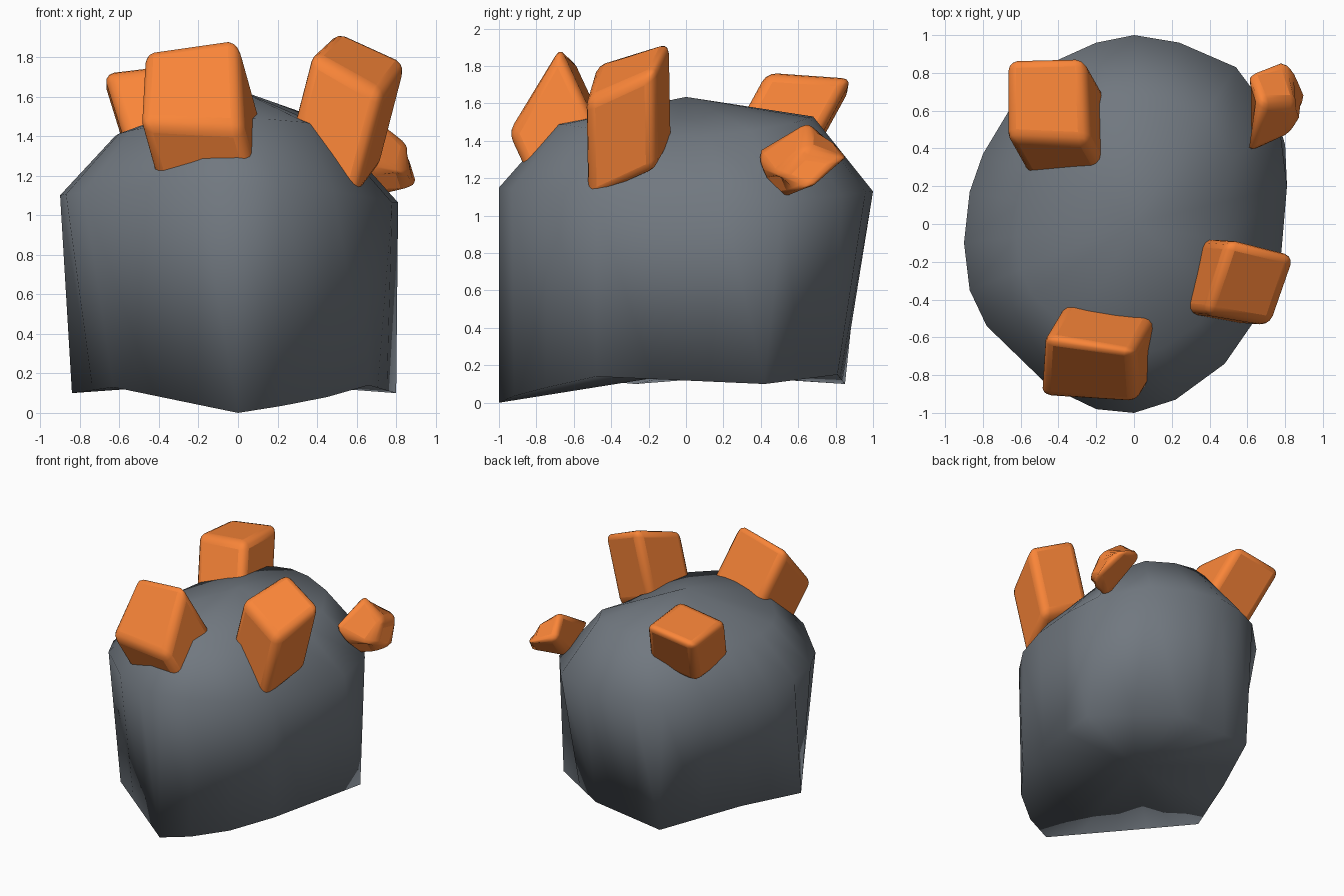
import bpy, bmesh
from math import atan2, cos, sin, radians
from mathutils import Vector

if "Cube" in bpy.data.objects:
    bpy.data.objects.remove(bpy.data.objects["Cube"])


def make_object(name, bm, material):
    bmesh.ops.recalc_face_normals(bm, faces=bm.faces)
    mesh = bpy.data.meshes.new(name)
    bm.to_mesh(mesh)
    bm.free()
    mesh.materials.append(material)
    obj = bpy.data.objects.new(name, mesh)
    bpy.context.collection.objects.link(obj)
    bpy.ops.object.select_all(action='DESELECT')
    obj.select_set(True)
    bpy.context.view_layer.objects.active = obj
    return obj


def make_material(name, color):
    material = bpy.data.materials.new(name)
    material.diffuse_color = (*color, 1)
    material.use_nodes = True
    material.node_tree.nodes["Principled BSDF"].inputs["Base Color"].default_value = material.diffuse_color
    return material


def blend(a, front, back, left, right):
    # Directional value around the vertical axis
    c, s = cos(a), sin(a)
    return (right if c > 0 else left) * c * c + (back if s > 0 else front) * s * s


slate = make_material("slate", (.165, .188, .215))
orange = make_material("orange", (.95, .235, .04))

# Rock body: irregular foot, wide rim, domed top
outline = [(0, 1), (.24, .96), (.54, .83), (.77, .52), (.81, .2), (.78, -.15),
           (.66, -.48), (.48, -.74), (.22, -.93), (0, -1), (-.2, -.98),
           (-.45, -.86), (-.78, -.54), (-.87, -.35), (-.9, -.1), (-.87, .17),
           (-.8, .37), (-.65, .62), (-.4, .87), (-.2, .96)]
foot_keys = [(1, (.24, .81, .15)), (3, (.8, .42, .1)), (6, (.66, -.48, .14)),
             (7, (.45, -.75, .08)), (8, (.22, -.92, .035)), (9, (0, -1, 0)),
             (12, (-.63, -.6, .13)), (14, (-.84, -.27, .1)),
             (16, (-.66, .24, .14)), (18, (-.36, .85, .1)), (21, (.24, .81, .15))]
n = len(outline)


def foot_point(i):
    i = i if i >= 1 else i + n
    for (a, p), (b, q) in zip(foot_keys, foot_keys[1:]):
        if a <= i <= b:
            return Vector(p).lerp(Vector(q), (i - a) / (b - a))


bm = bmesh.new()
foot, rim, dome = [], [], []
for i, (x, y) in enumerate(outline):
    a = atan2(y, x)
    k = blend(a, .7, .68, .69, .58)
    if x > 0:
        k += .06 * sin(2 * a) ** 2
    foot.append(bm.verts.new(foot_point(i)))
    rim.append(bm.verts.new((x, y, blend(a, 1.15, 1.13, 1.1, 1.06))))
    dome.append(bm.verts.new((x * k, y * k, blend(a, 1.49, 1.53, 1.4, 1.42))))
apex = bm.verts.new((0, 0, 1.635))
under = bm.verts.new((0, 0, .16))
for i in range(n):
    j = (i + 1) % n
    for low, high in ((foot, rim), (rim, dome)):
        bm.faces.new((low[i], low[j], high[j], high[i]))
    bm.faces.new((dome[i], dome[j], apex))
    bm.faces.new((foot[j], foot[i], under))
make_object("rock_body", bm, slate)
bpy.ops.object.shade_smooth()


def shifted(face, offset):
    return [Vector(p) + Vector(offset) for p in face]


# Crystals: rounded skewed blocks between an outer face and a buried inner face
def crystal(name, face, inner_face):
    bm = bmesh.new()
    outer = [bm.verts.new(p) for p in face]
    inner = [bm.verts.new(p) for p in inner_face]
    bm.faces.new(outer)
    bm.faces.new(inner)
    for i in range(4):
        j = (i + 1) % 4
        bm.faces.new((outer[i], outer[j], inner[j], inner[i]))
    obj = make_object(name, bm, orange)
    bevel = obj.modifiers.new("rounding", 'BEVEL')
    bevel.width = .055
    bevel.segments = 3
    bpy.ops.object.shade_smooth_by_angle(angle=radians(40))


face = [(-.48, -.6, 1.84), (0, -.68, 1.91), (.02, -.95, 1.44), (-.5, -.92, 1.47)]
crystal("front_left_crystal", face, shifted(face, (.12, .2, -.43)))
face = [(.5, -.08, 1.94), (.86, -.17, 1.78), (.73, -.54, 1.61), (.37, -.48, 1.82)]
crystal("front_right_crystal", face, shifted(face, (-.14, .01, -.54)))
face = [(-.68, .88, 1.68), (-.26, .89, 1.74), (-.24, .43, 1.77), (-.68, .45, 1.72)]
crystal("back_left_crystal", face, shifted(face, (.13, -.23, -.42)))
crystal("back_right_crystal",
        [(.83, .46, 1.19), (.88, .62, 1.35), (.82, .89, 1.31), (.93, .66, 1.14)],
        [(.59, .35, 1.33), (.68, .66, 1.53), (.58, .8, 1.36), (.7, .5, 1.07)])
